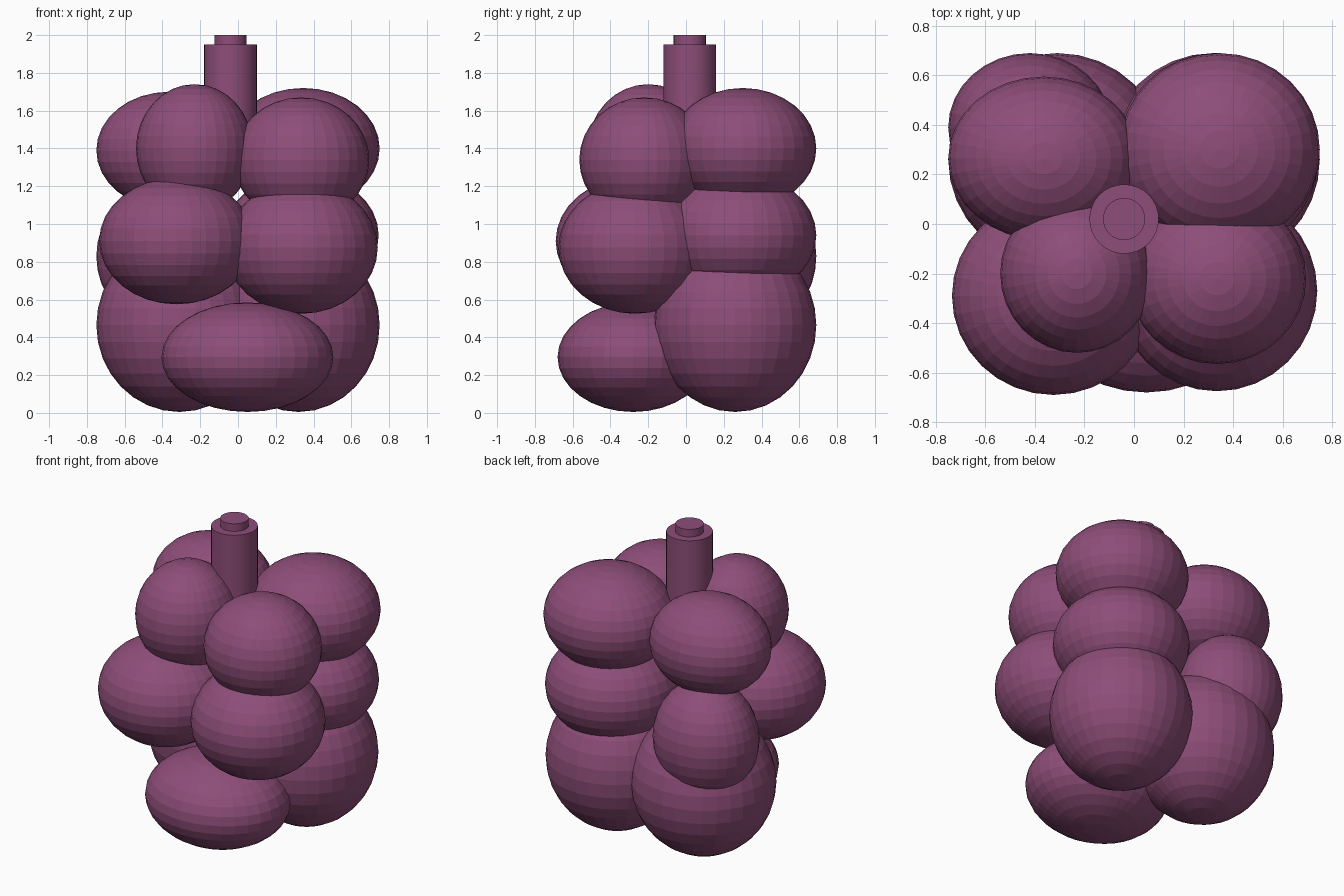
import bpy

if "Cube" in bpy.data.objects:
    bpy.data.objects.remove(bpy.data.objects["Cube"])

# Grape skin colour, shared by fruit and stem
skin = bpy.data.materials.new("grape_purple")
skin.diffuse_color = (0.27, 0.075, 0.19, 1)
skin.use_nodes = True
skin.node_tree.nodes["Principled BSDF"].inputs["Base Color"].default_value = skin.diffuse_color


def finish(name):
    obj = bpy.context.object
    obj.name = name
    obj.data.materials.append(skin)
    return obj


def grape(name, centre, radii):
    bpy.ops.mesh.primitive_uv_sphere_add(segments=32, ring_count=16, radius=1, location=centre)
    obj = finish(name)
    obj.scale = radii
    bpy.ops.object.transform_apply(location=False, rotation=False, scale=True)


def stem(name, radius, z0, z1):
    bpy.ops.mesh.primitive_cylinder_add(vertices=32, radius=radius, depth=z1 - z0,
                                        location=(-0.04, 0.02, (z0 + z1) / 2))
    finish(name)
    bpy.ops.object.shade_smooth_by_angle()


# Grapes: name, centre, radii
grapes = [
    # upper layer
    ("grape_top_back_right", (0.345, 0.30, 1.40), (0.405, 0.39, 0.32)),
    ("grape_top_back_left", (-0.365, 0.265, 1.39), (0.385, 0.33, 0.31)),
    ("grape_top_front_left", (-0.23, -0.20, 1.40), (0.31, 0.32, 0.34)),
    ("grape_top_front_right", (0.335, -0.22, 1.34), (0.36, 0.345, 0.33)),
    # middle layer
    ("grape_mid_front_left", (-0.325, -0.29, 0.91), (0.41, 0.40, 0.335)),
    ("grape_mid_front_right", (0.335, -0.27, 0.875), (0.405, 0.405, 0.35)),
    ("grape_mid_back_right", (0.335, 0.28, 0.94), (0.41, 0.41, 0.33)),
    ("grape_mid_back_left", (-0.42, 0.39, 0.83), (0.33, 0.30, 0.37)),
    # lower layer
    ("grape_low_back_right", (0.32, 0.26, 0.465), (0.43, 0.43, 0.46)),
    ("grape_low_back_left", (-0.31, 0.26, 0.465), (0.44, 0.43, 0.46)),
    ("grape_low_front", (0.05, -0.28, 0.295), (0.455, 0.40, 0.29)),
]
for name, centre, radii in grapes:
    grape(name, centre, radii)

# Stem with its narrower tip
stem("stem", 0.14, 1.25, 1.95)
stem("stem_tip", 0.085, 1.90, 2.0)
